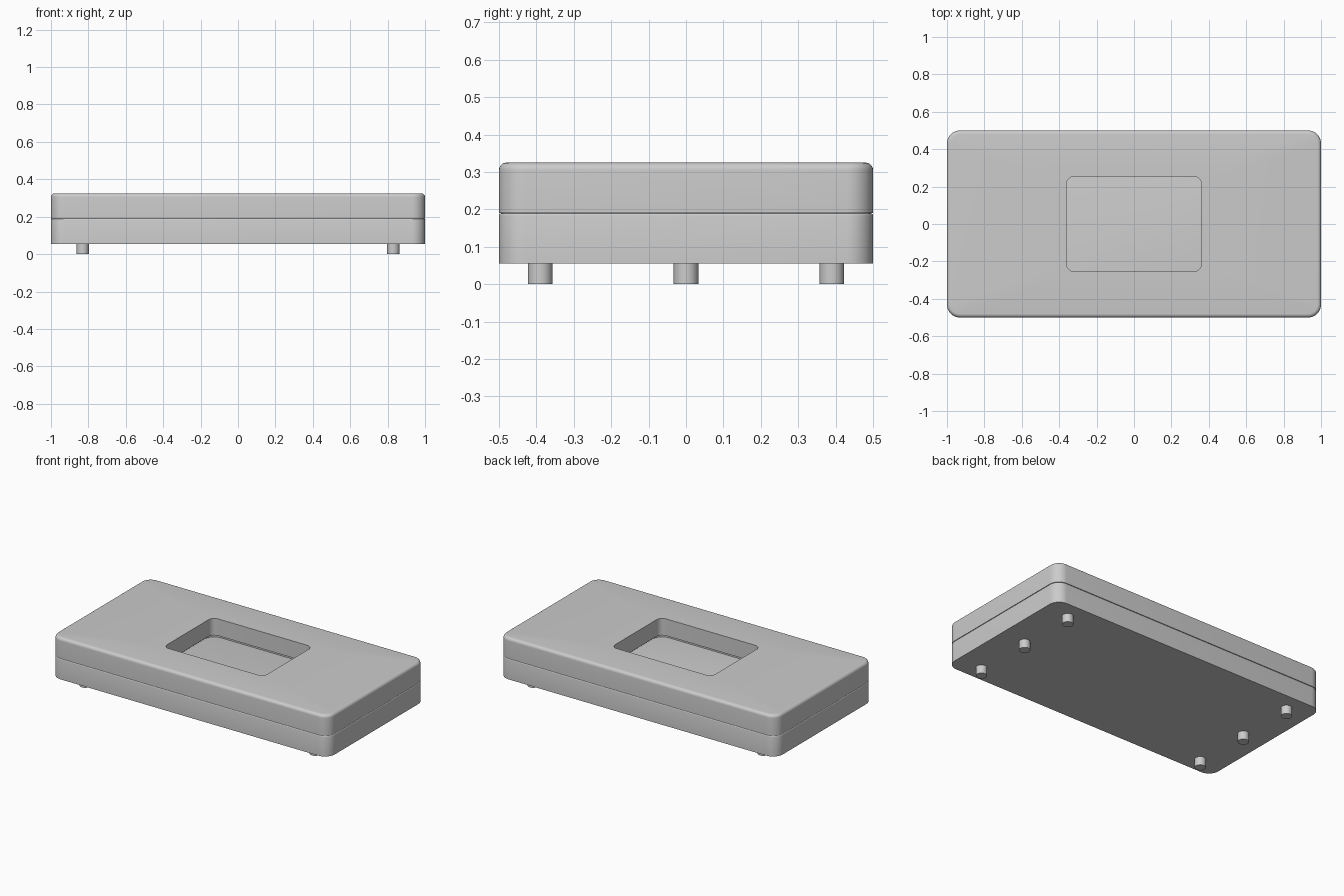
import bpy
import bmesh
from math import sin, cos, pi

cube = bpy.data.objects.get("Cube")
if cube:
    bpy.data.objects.remove(cube, do_unlink=True)

CORNER_STEPS = 10
HALF_X, HALF_Y, CORNER = 1.0, 0.5, 0.07
WIN_X, WIN_Y, WIN_R = 0.361, 0.253, 0.04
BOTTOM, SEAM, TOP = 0.055, 0.19, 0.325

grey = bpy.data.materials.new("plain grey")
grey.use_nodes = True
grey.diffuse_color = (0.6, 0.6, 0.6, 1)
grey.node_tree.nodes["Principled BSDF"].inputs["Base Color"].default_value = (0.6, 0.6, 0.6, 1)


def rounded_loop(bm, hx, hy, r, z):
    """One horizontal rounded rectangle of vertices."""
    verts = []
    for k, (sx, sy) in enumerate([(1, 1), (-1, 1), (-1, -1), (1, -1)]):
        for i in range(CORNER_STEPS + 1):
            a = (k + i / CORNER_STEPS) * pi / 2
            verts.append(bm.verts.new((sx * (hx - r) + r * cos(a),
                                       sy * (hy - r) + r * sin(a), z)))
    return verts


def body_loop(inset, z):
    return HALF_X - inset, HALF_Y - inset, CORNER - inset, z


def window_loop(grow, z):
    return WIN_X + grow, WIN_Y + grow, WIN_R + grow, z


def fillet(r, z_top, steps):
    """Body loops that round over the top edge."""
    angles = [i / steps * pi / 2 for i in range(steps + 1)]
    return [body_loop(r * (1 - cos(a)), z_top - r + r * sin(a)) for a in angles]


def finish(obj):
    obj.data.materials.append(grey)
    bpy.ops.object.select_all(action="DESELECT")
    obj.select_set(True)
    bpy.context.view_layer.objects.active = obj
    bpy.ops.object.shade_smooth_by_angle(angle=pi / 6)


def loft(name, sections, ring=False):
    """Skin stacked loops; a ring joins the last loop back to the first."""
    bm = bmesh.new()
    loops = [rounded_loop(bm, *s) for s in sections]
    pairs = list(zip(loops, loops[1:]))
    if ring:
        pairs.append((loops[-1], loops[0]))
    else:
        bm.faces.new(loops[0])
        bm.faces.new(loops[-1])
    for a, b in pairs:
        n = len(a)
        for i in range(n):
            j = (i + 1) % n
            bm.faces.new((a[i], a[j], b[j], b[i]))
    bmesh.ops.recalc_face_normals(bm, faces=bm.faces)
    mesh = bpy.data.meshes.new(name)
    bm.to_mesh(mesh)
    bm.free()
    obj = bpy.data.objects.new(name, mesh)
    bpy.context.collection.objects.link(obj)
    finish(obj)


# Lower half, with a small rounded edge that forms the seam groove
loft("base", [body_loop(0, BOTTOM)] + fillet(0.007, SEAM, 3))

# Upper half: rounded top edge, open window, wider recess beneath the window
loft("lid", [body_loop(0, SEAM)] + fillet(0.02, TOP, 6) + [
    window_loop(0, TOP), window_loop(0, 0.215),
    window_loop(0.03, 0.215), window_loop(0.03, SEAM)], ring=True)

# Three round feet at each end
for side, x in (("left", 0.83), ("right", -0.83)):
    for place, y in (("front", -0.39), ("middle", 0), ("back", 0.39)):
        bpy.ops.mesh.primitive_cylinder_add(vertices=32, radius=0.033, depth=BOTTOM + 0.005,
                                            location=(x, y, (BOTTOM + 0.005) / 2))
        foot = bpy.context.object
        foot.name = f"{place}_{side}_foot"
        finish(foot)
